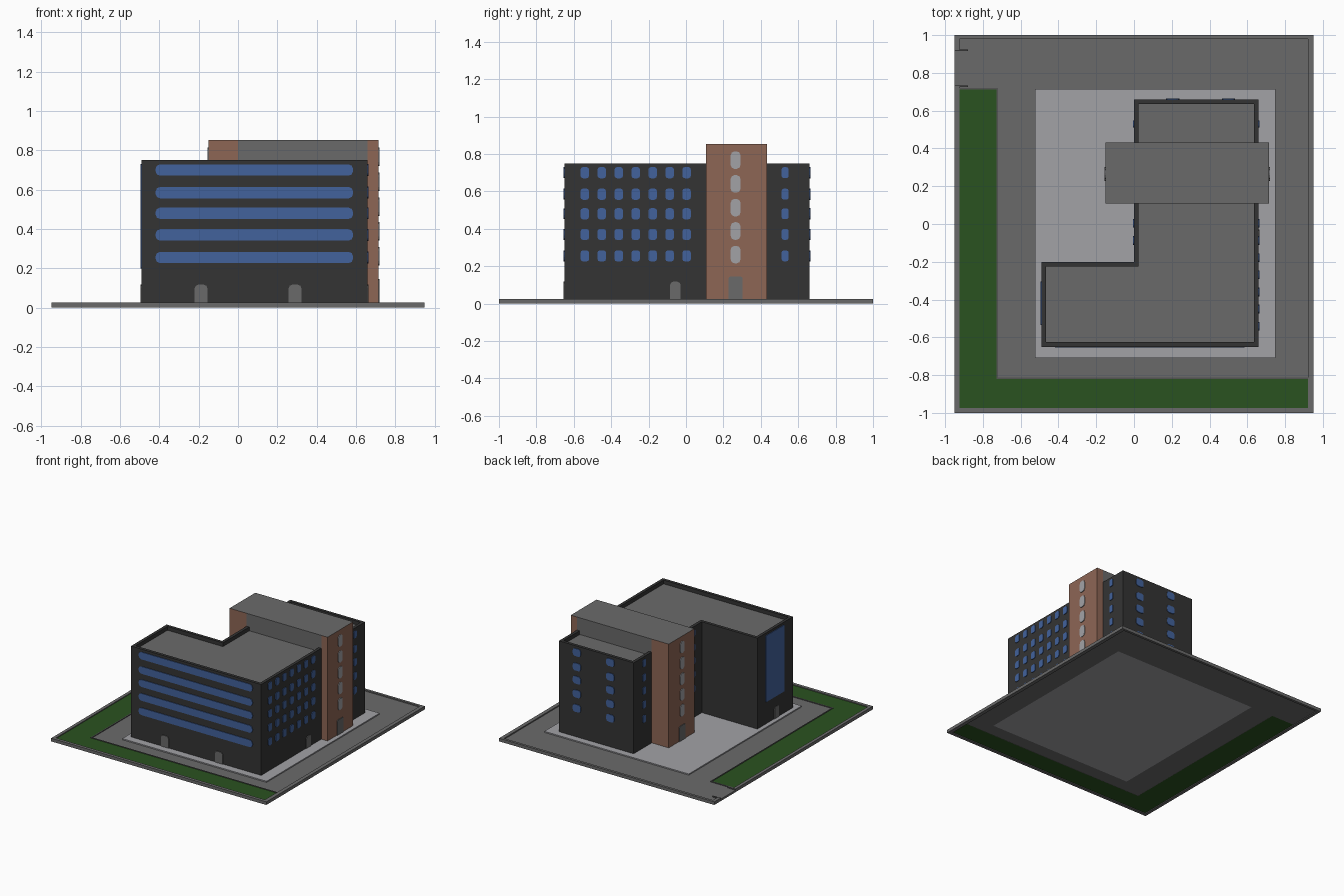
import bpy, bmesh, math
from mathutils import Vector

if "Cube" in bpy.data.objects:
    bpy.data.objects.remove(bpy.data.objects["Cube"])


def srgb(r, g, b):
    return [((c / 255 + 0.055) / 1.055) ** 2.4 for c in (r, g, b)] + [1.0]


def material(name, rgb):
    m = bpy.data.materials.new(name)
    m.diffuse_color = srgb(*rgb)
    m.use_nodes = True
    m.node_tree.nodes["Principled BSDF"].inputs["Base Color"].default_value = m.diffuse_color
    return m


WALL = material("charcoal wall", (52, 52, 52))
ROOF = material("mid grey", (106, 106, 106))
BRICK = material("brown brick", (141, 102, 85))
GLASS = material("blue glass", (66, 98, 156))
PALE = material("pale grey", (162, 162, 166))
GRASS = material("grass green", (42, 82, 32))
KERB = material("dark kerb", (84, 84, 84))


def finish(name, bm, mats):
    bmesh.ops.recalc_face_normals(bm, faces=bm.faces)
    me = bpy.data.meshes.new(name)
    bm.to_mesh(me)
    bm.free()
    for m in mats:
        me.materials.append(m)
    ob = bpy.data.objects.new(name, me)
    bpy.context.collection.objects.link(ob)
    return ob


def prism(bm, pts, offset):
    """Extrude a closed outline by an offset; returns the far cap."""
    offset = Vector(offset)
    a = [bm.verts.new(p) for p in pts]
    b = [bm.verts.new(Vector(p) + offset) for p in pts]
    n = len(pts)
    bm.faces.new(a[::-1])
    for i in range(n):
        j = (i + 1) % n
        bm.faces.new((a[i], a[j], b[j], b[i]))
    return bm.faces.new(b)


def boxes(name, spans, mat, top=None):
    """Boxes given as (x0, x1, y0, y1, z0, z1); top faces may differ in colour."""
    bm = bmesh.new()
    for x0, x1, y0, y1, z0, z1 in spans:
        cap = prism(bm, [(x0, y0, z0), (x1, y0, z0), (x1, y1, z0), (x0, y1, z0)],
                    (0, 0, z1 - z0))
        if top:
            cap.material_index = 1
    return finish(name, bm, [mat] + ([top] if top else []))


def panels(name, side, plane, items, mat, arch=False, radius=0.3):
    """Thin rounded plates on a wall. items: (centre along wall, centre z, w, h)."""
    normal = {"front": (0, -1), "back": (0, 1), "right": (1, 0), "left": (-1, 0)}[side]
    bm = bmesh.new()
    for u, z, w, h in items:
        r = min(w, h) * radius
        outline = []
        for k, (sx, sz) in enumerate([(1, 1), (-1, 1), (-1, -1), (1, -1)]):
            if arch and sz < 0:                       # doors have square feet
                outline.append((u + sx * w / 2, z - h / 2))
                continue
            cx, cz = u + sx * (w / 2 - r), z + sz * (h / 2 - r)
            for s in range(3):
                t = math.radians(90 * k + 45 * s)
                outline.append((cx + r * math.cos(t), cz + r * math.sin(t)))
        if normal[0]:
            pts = [(plane, a, b) for a, b in outline]
        else:
            pts = [(a, plane, b) for a, b in outline]
        prism(bm, pts, (normal[0] * 0.005, normal[1] * 0.005, 0))
    return finish(name, bm, [mat])


def grid(us, zs, w, h):
    return [(u, z, w, h) for u in us for z in zs]


G = 0.025      # paving level
TOP = 0.75     # parapet level

# Site: road ring, paving, lawn
boxes("road", [
    (-0.93, 0.93, 0.715, 0.98, 0.006, 0.016),
    (-0.725, 0.93, -0.815, -0.71, 0.006, 0.016),
    (-0.725, -0.525, -0.71, 0.715, 0.006, 0.016),
    (0.75, 0.93, -0.71, 0.715, 0.006, 0.016),
], ROOF)
boxes("paving", [(-0.525, 0.75, -0.71, 0.715, 0.006, G)], PALE)
boxes("lawn", [
    (-0.93, -0.725, -0.98, 0.715, 0.006, 0.018),
    (-0.725, 0.92, -0.98, -0.815, 0.006, 0.018),
], GRASS)

# Outer kerb, open at the driveway on the left
boxes("outer_kerb", [
    (-0.95, 0.95, -1.0, -0.975, 0, G),
    (-0.95, 0.95, 0.98, 1.0, 0, G),
    (0.92, 0.95, -0.975, 0.98, 0, G),
    (-0.95, -0.925, -0.975, 0.73, 0, G),
    (-0.95, -0.925, 0.92, 0.98, 0, G),
    (-0.95, -0.925, 0.73, 0.92, 0, 0.016),
], ROOF)
boxes("lawn_kerb", [
    (-0.728, -0.72, -0.815, 0.715, 0.006, 0.022),
    (-0.728, 0.92, -0.82, -0.812, 0.006, 0.022),
    (-0.925, -0.72, 0.712, 0.72, 0.006, 0.022),
    (-0.95, -0.88, 0.725, 0.733, 0.006, G),
    (-0.95, -0.88, 0.917, 0.925, 0.006, G),
], KERB)

# L-shaped main block with a sunken roof inside the parapet
bm = bmesh.new()
outline = [(-0.49, -0.65), (0.66, -0.65), (0.66, 0.66),
           (0.0, 0.66), (0.0, -0.2), (-0.49, -0.2)]
cap = prism(bm, [(x, y, G) for x, y in outline], (0, 0, TOP - G))
bmesh.ops.recalc_face_normals(bm, faces=bm.faces)
bmesh.ops.inset_region(bm, faces=[cap], thickness=0.024, use_even_offset=True)
inner = bmesh.ops.extrude_face_region(bm, geom=[cap])
roof = [f for f in inner["geom"] if isinstance(f, bmesh.types.BMFace)]
bmesh.ops.translate(bm, verts=list({v for f in roof for v in f.verts}), vec=(0, 0, -0.03))
for f in roof:
    f.material_index = 1
if cap.is_valid and cap not in roof:
    bmesh.ops.delete(bm, geom=[cap], context="FACES_ONLY")
finish("main_block", bm, [WALL, ROOF])

# Cross tower: brick ends, grey middle above the roof
boxes("tower_ends", [
    (-0.15, 0.0, 0.108, 0.432, G, 0.853),
    (0.66, 0.715, 0.108, 0.432, G, 0.853),
], BRICK, ROOF)
boxes("tower_middle", [(0.0, 0.66, 0.108, 0.432, 0.70, 0.853)], ROOF)

# Windows
ROWS = [0.70, 0.585, 0.48, 0.37, 0.255]
COLS = [-0.541 + 0.0907 * i for i in range(7)]
panels("front_strip_windows", "front", -0.65, grid([0.083], ROWS, 1.005, 0.058), GLASS, radius=0.4)
panels("right_windows", "right", 0.66, grid(COLS, ROWS, 0.046, 0.06), GLASS)
panels("right_rear_windows", "right", 0.66, grid([0.53], ROWS, 0.038, 0.058), GLASS)
panels("left_rear_windows", "left", 0.0, grid([0.53], ROWS, 0.038, 0.058), GLASS)
panels("courtyard_windows", "left", 0.0, grid(COLS[5:], ROWS, 0.046, 0.06), GLASS)
panels("back_windows", "back", 0.66, grid([0.205, 0.5], ROWS, 0.07, 0.06), GLASS)
panels("left_glass_wall", "left", -0.49, [(-0.42, 0.465, 0.23, 0.53)], GLASS, radius=0.02)

TOWER_ROWS = [0.767, 0.64, 0.513, 0.388, 0.262]
for side, plane in (("right", 0.715), ("left", -0.15)):
    panels("tower_windows_" + side, side, plane, grid([0.265], TOWER_ROWS, 0.053, 0.094), PALE, radius=0.4)
    panels("tower_door_" + side, side, plane, [(0.265, 0.085, 0.076, 0.12)], ROOF, arch=True, radius=0.15)

# Doors
DOOR_Z, DOOR_H = (G + 0.117) / 2, 0.117 - G
panels("front_doors", "front", -0.65, grid([-0.188, 0.29], [DOOR_Z], 0.066, DOOR_H), ROOF, arch=True)
panels("right_door", "right", 0.66, [(-0.057, DOOR_Z, 0.055, DOOR_H)], ROOF, arch=True)
panels("left_door", "left", -0.49, [(-0.44, DOOR_Z, 0.055, DOOR_H)], ROOF, arch=True)
